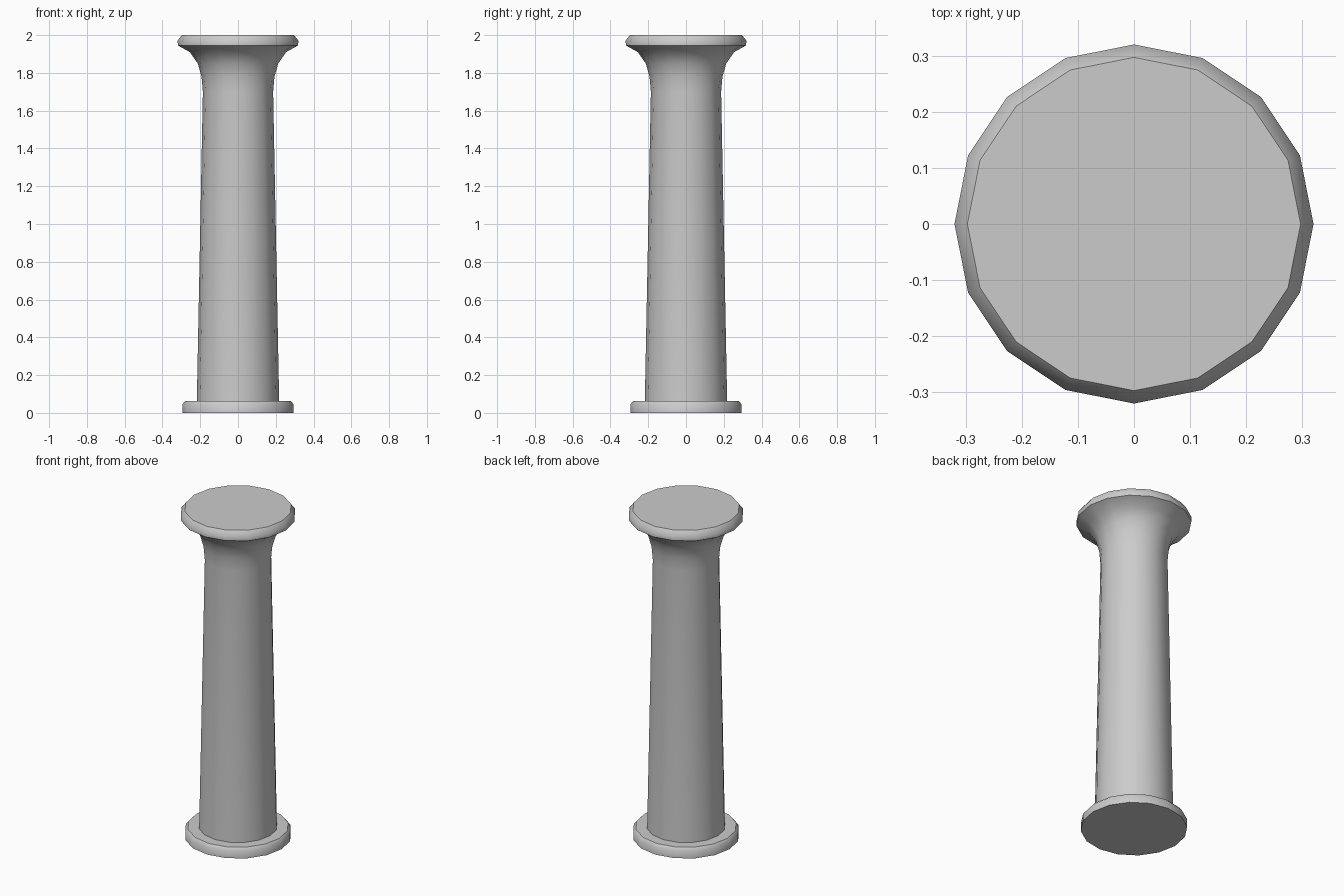
import bpy, bmesh
from math import cos, sin, pi, radians

if "Cube" in bpy.data.objects:
    bpy.data.objects.remove(bpy.data.objects["Cube"])

SIDES = 16

# Column profile as (radius, height): plinth ring, tapered shaft, flared capital
PROFILE = [
    (0.295, 0.0), (0.295, 0.045), (0.28, 0.062), (0.218, 0.062),
    (0.186, 1.70), (0.193, 1.78), (0.213, 1.85), (0.255, 1.91),
    (0.318, 1.945), (0.32, 1.97), (0.297, 2.0),
]


def lathe(name, profile, sides):
    bm = bmesh.new()
    rings = [[bm.verts.new((r * cos(2 * pi * i / sides), r * sin(2 * pi * i / sides), z))
              for i in range(sides)] for r, z in profile]
    for low, high in zip(rings, rings[1:]):
        for i in range(sides):
            j = (i + 1) % sides
            bm.faces.new((low[i], low[j], high[j], high[i]))
    # Flat end caps
    bm.faces.new(rings[0][::-1])
    bm.faces.new(rings[-1])
    mesh = bpy.data.meshes.new(name)
    bm.to_mesh(mesh)
    bm.free()
    obj = bpy.data.objects.new(name, mesh)
    bpy.context.collection.objects.link(obj)
    return obj


# Column, smooth around its sides with crisp rims
column = lathe("column", PROFILE, SIDES)
bpy.context.view_layer.objects.active = column
column.select_set(True)
bpy.ops.object.shade_smooth_by_angle(angle=radians(48))
